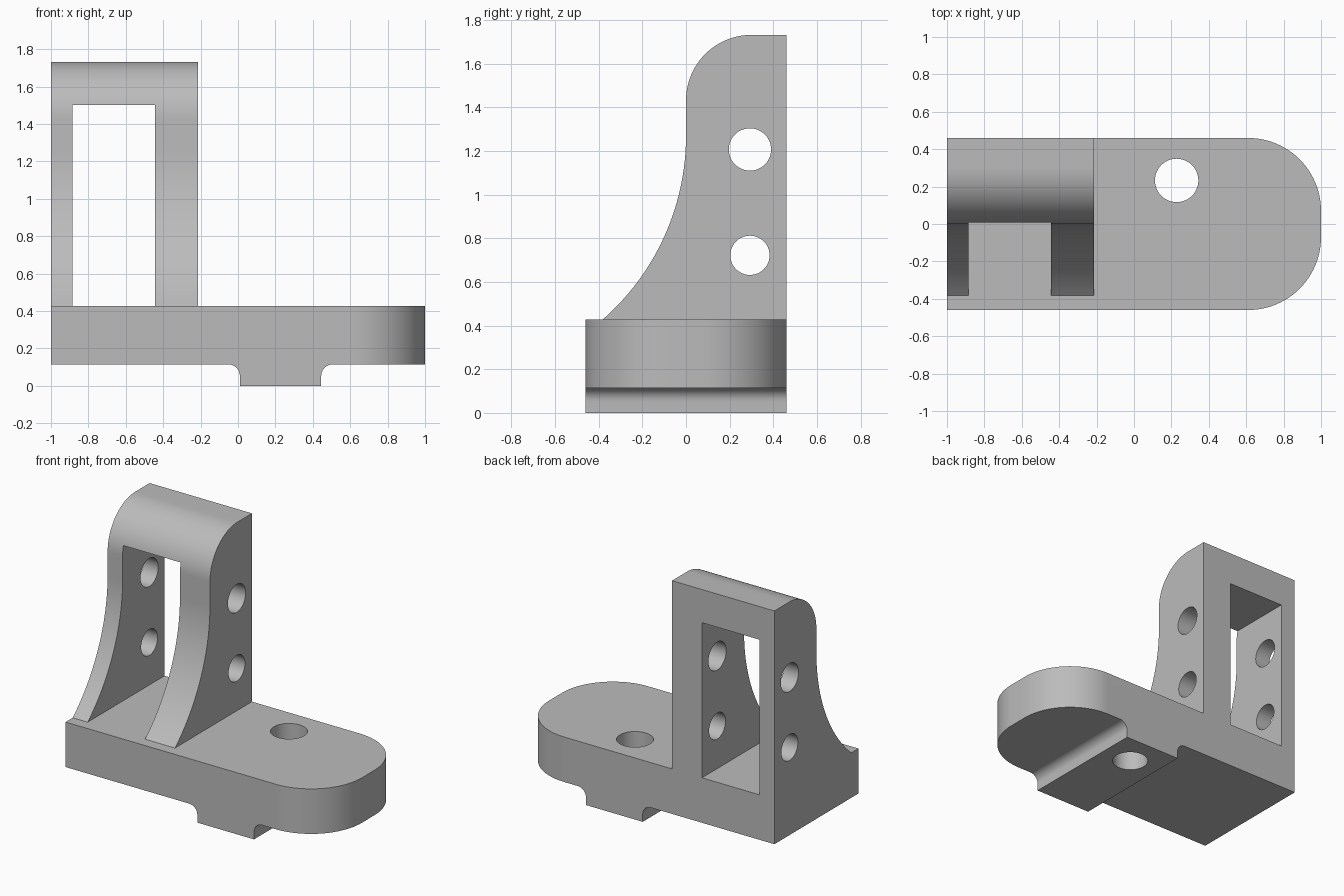
import bpy
import bmesh
from math import radians, pi, sin, cos, asin
from mathutils import Vector

old = bpy.data.objects.get("Cube")
if old:
    bpy.data.objects.remove(old, do_unlink=True)

grey = bpy.data.materials.new("mid grey")
grey.use_nodes = True
colour = (0.5, 0.5, 0.5, 1)
grey.diffuse_color = colour
grey.node_tree.nodes["Principled BSDF"].inputs["Base Color"].default_value = colour

BACK, FRONT = 0.46, -0.46
DECK, UNDER = 0.427, 0.115
WALL_LEFT, WALL_RIGHT = -0.215, -1.0


def arc(cx, cy, r, start, end, steps=24):
    """Points along a circular arc, angles in degrees."""
    angles = [radians(start + (end - start) * i / steps) for i in range(steps + 1)]
    return [(cx + r * cos(a), cy + r * sin(a)) for a in angles]


def prism(name, outline, axis, low, high):
    """Extrude a 2D outline along one axis; the outline uses the other two in order."""
    def place(p, depth):
        co = list(p)
        co.insert(axis, depth)
        return co
    bm = bmesh.new()
    face = bm.faces.new([bm.verts.new(place(p, low)) for p in outline])
    moved = bmesh.ops.extrude_face_region(bm, geom=[face])["geom"]
    offset = Vector((0, 0, 0))
    offset[axis] = high - low
    bmesh.ops.translate(bm, vec=offset,
                        verts=[g for g in moved if isinstance(g, bmesh.types.BMVert)])
    bmesh.ops.recalc_face_normals(bm, faces=bm.faces)
    mesh = bpy.data.meshes.new(name)
    bm.to_mesh(mesh)
    bm.free()
    mesh.materials.append(grey)
    obj = bpy.data.objects.new(name, mesh)
    bpy.context.collection.objects.link(obj)
    return obj


def combine(target, other, operation):
    """Apply a boolean and discard the helper."""
    bpy.context.view_layer.objects.active = target
    mod = target.modifiers.new(operation.lower(), 'BOOLEAN')
    mod.operation, mod.solver, mod.object = operation, 'EXACT', other
    bpy.ops.object.modifier_apply(modifier=mod.name)
    bpy.data.objects.remove(other, do_unlink=True)


def rectangle(a0, b0, a1, b1):
    return [(a0, b0), (a1, b0), (a1, b1), (a0, b1)]


# Base plate with a rounded left end
r = 0.39
plan = [(WALL_RIGHT, BACK), (WALL_RIGHT, FRONT)]
plan += arc(1 - r, FRONT + r, r, -90, 0) + arc(1 - r, BACK - r, r, 0, 90)
bracket = prism("bracket", plan, 2, UNDER, DECK)

# Locating foot with filleted sides
f = 0.062
foot = [(0.01, 0), (0.445, 0)]
foot += arc(0.445 + f, UNDER - f, f, 180, 90, 12)
foot += [(0.445 + f, 0.2), (0.01 - f, 0.2)]
foot += arc(0.01 - f, UNDER - f, f, 90, 0, 12)
combine(bracket, prism("foot", foot, 1, FRONT, BACK), 'UNION')

# Upright with a rounded crown and a sweeping front edge
top, crown, sweep, tangent_z = 1.732, 0.3, 1.12, 1.27
drop = asin((tangent_z - DECK) / sweep) * 180 / pi
side = [(BACK, DECK), (BACK, top)]
side += arc(crown, top - crown, crown, 90, 180)
side += arc(-sweep, tangent_z, sweep, 0, -drop, 32)
upright = prism("upright", side, 0, WALL_RIGHT, WALL_LEFT)
window = prism("window", rectangle(-0.885, DECK - 0.2, -0.445, 1.502), 1, -1, 1)
combine(upright, window, 'DIFFERENCE')
combine(bracket, upright, 'UNION')

# Cross holes through both cheeks, and the bolt hole through the foot
for z, radius in ((1.207, 0.097), (0.722, 0.09)):
    hole = prism("cross_hole", arc(0.293, z, radius, 0, 360, 48)[:-1], 0, -1.2, 0)
    combine(bracket, hole, 'DIFFERENCE')
bolt = prism("bolt_hole", arc(0.228, 0.233, 0.116, 0, 360, 48)[:-1], 2, -0.2, 0.8)
combine(bracket, bolt, 'DIFFERENCE')

# Smooth curves, crisp edges
bpy.ops.object.select_all(action='DESELECT')
bracket.select_set(True)
bpy.context.view_layer.objects.active = bracket
bpy.ops.object.shade_smooth_by_angle(angle=radians(20))
